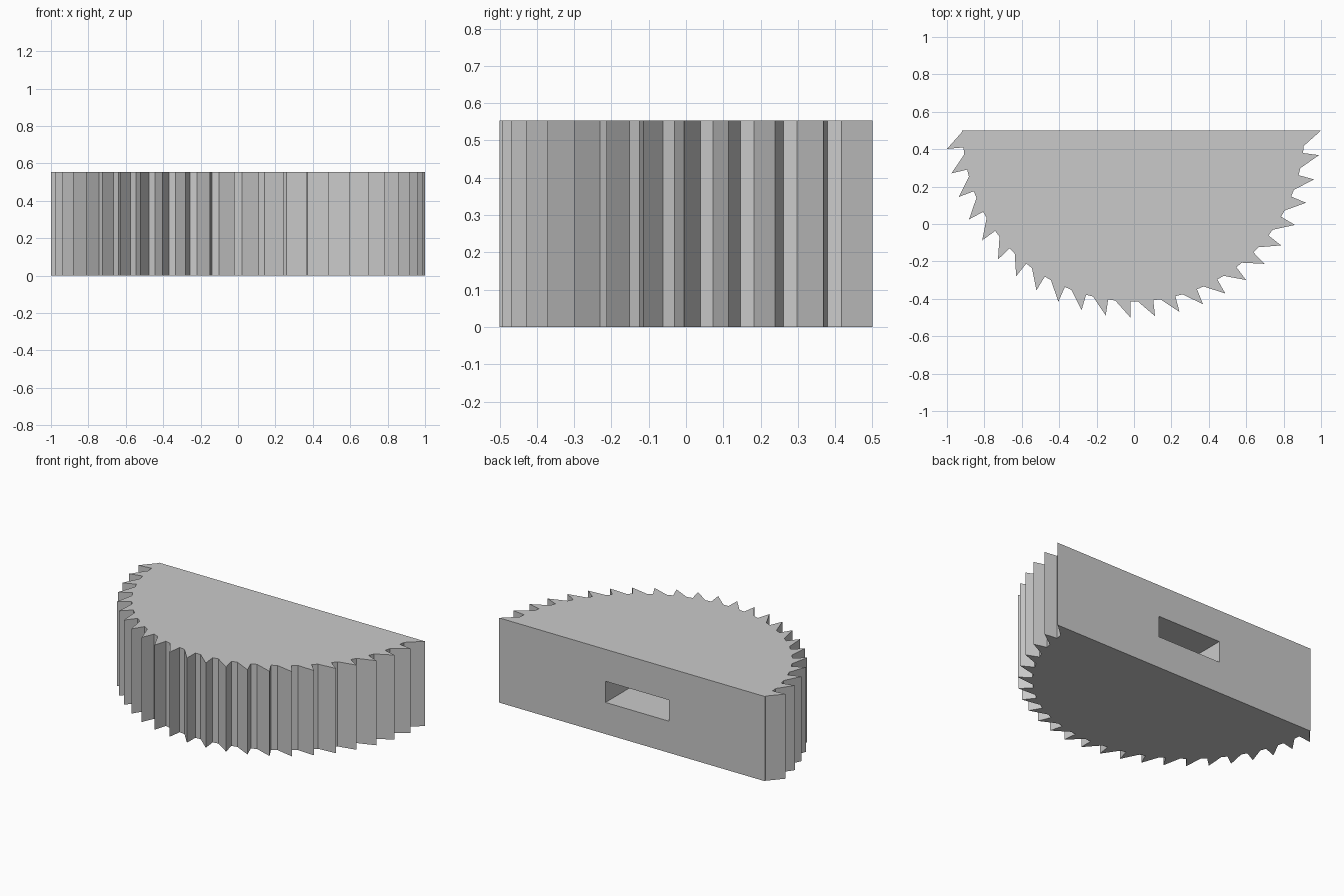
import bpy, bmesh, math

if "Cube" in bpy.data.objects:
    bpy.data.objects.remove(bpy.data.objects["Cube"])

HEIGHT = 0.553
CX, CY = -0.0025, 0.5            # wheel centre, on the flat back face
TIP_R, ROOT_R = 1.0, 0.914
STEP, GULLET = 7.58, 2.4         # tooth pitch and gullet width in degrees
TEETH = 24

grey = bpy.data.materials.new("light_grey")
grey.diffuse_color = (0.59, 0.59, 0.59, 1)
grey.use_nodes = True
grey.node_tree.nodes["Principled BSDF"].inputs["Base Color"].default_value = grey.diffuse_color


def polar(radius, degrees):
    a = math.radians(degrees)
    return (CX + radius * math.cos(a), CY - radius * math.sin(a))


# Ratchet outline: sloped flank, short gullet, radial flank up to the tip
outline = [polar(TIP_R + 0.0025, 0)]
for i in range(1, TEETH):
    a = i * STEP
    tip = TIP_R + 0.0025 * (i == TEETH - 1)
    outline += [polar(ROOT_R, a - GULLET), polar(ROOT_R, a), polar(tip, a)]
outline += [polar(ROOT_R + 0.003, TEETH * STEP - GULLET), (-0.92, CY)]

bm = bmesh.new()
base = bm.faces.new([bm.verts.new((x, y, 0)) for x, y in outline])
top = bmesh.ops.extrude_face_region(bm, geom=[base])["geom"]
bmesh.ops.translate(bm, vec=(0, 0, HEIGHT),
                    verts=[v for v in top if isinstance(v, bmesh.types.BMVert)])
bmesh.ops.recalc_face_normals(bm, faces=bm.faces)
mesh = bpy.data.meshes.new("toothed_half_wheel")
bm.to_mesh(mesh)
bm.free()
wheel = bpy.data.objects.new("toothed_half_wheel", mesh)
bpy.context.collection.objects.link(wheel)
mesh.materials.append(grey)

# Blind rectangular slot in the back face
DEPTH = 0.5
bpy.ops.mesh.primitive_cube_add(size=1, location=(0.001, CY - DEPTH / 2 + 0.05, HEIGHT / 2 - 0.001))
cutter = bpy.context.object
cutter.name = "slot_cutter"
cutter.scale = (0.46, DEPTH + 0.1, 0.138)
cutter.data.materials.append(grey)
cutter.hide_render = True
cut = wheel.modifiers.new("slot", 'BOOLEAN')
cut.operation = 'DIFFERENCE'
cut.solver = 'EXACT'
cut.object = cutter

# Apply the cut and remove the cutter
bpy.context.view_layer.objects.active = wheel
bpy.ops.object.modifier_apply(modifier=cut.name)
bpy.data.objects.remove(cutter)
